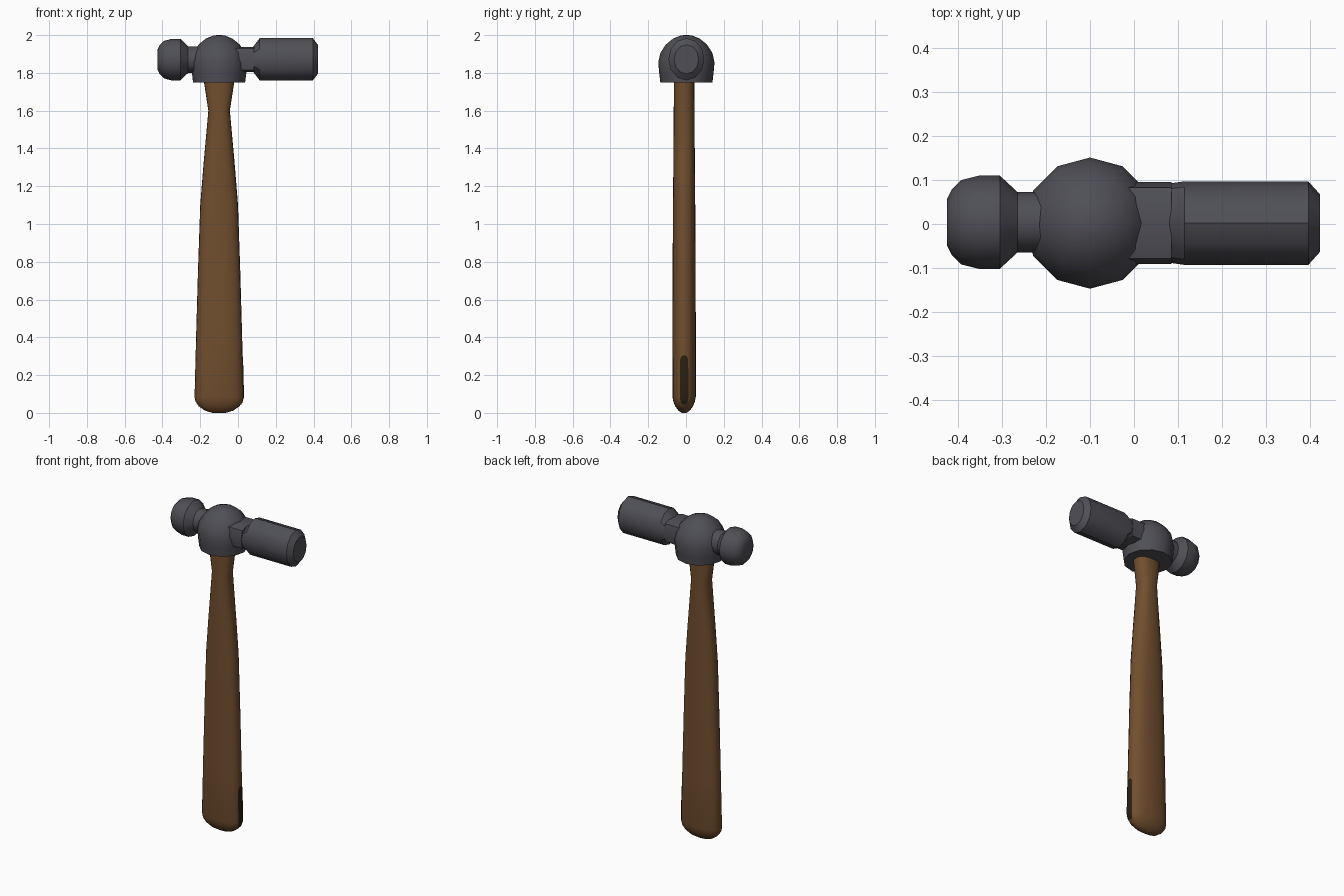
import bpy, bmesh, math
from mathutils import Vector

if "Cube" in bpy.data.objects:
    bpy.data.objects.remove(bpy.data.objects["Cube"])


def material(name, rgb):
    m = bpy.data.materials.new(name)
    m.diffuse_color = (*rgb, 1)
    m.use_nodes = True
    m.node_tree.nodes["Principled BSDF"].inputs["Base Color"].default_value = m.diffuse_color
    return m


STEEL = material("dark steel", (0.078, 0.078, 0.094))
WOOD = material("brown wood", (0.165, 0.077, 0.028))
DARK = material("dark inset", (0.022, 0.015, 0.006))


def finish(name, bm, mat, angle=33):
    bmesh.ops.recalc_face_normals(bm, faces=bm.faces)
    me = bpy.data.meshes.new(name)
    bm.to_mesh(me)
    bm.free()
    me.materials.append(mat)
    ob = bpy.data.objects.new(name, me)
    bpy.context.collection.objects.link(ob)
    bpy.ops.object.select_all(action='DESELECT')
    ob.select_set(True)
    bpy.context.view_layer.objects.active = ob
    bpy.ops.object.shade_smooth_by_angle(angle=math.radians(angle))
    return ob


def spow(v, p):
    return math.copysign(abs(v) ** p, v)


def loft(name, rings, centre, axis, mat, sides=12, power=1.0, limit=9):
    """Rings are (position, half width, half height) along x or z."""
    bm = bmesh.new()
    loops = []
    for pos, a, b in rings:
        loop = []
        for i in range(sides):
            t = 2 * math.pi * i / sides
            u = a * spow(round(math.cos(t), 6), power)
            v = b * spow(round(math.sin(t), 6), power)
            v = max(-limit, min(limit, v))
            co = Vector((pos, u, v)) if axis == 'x' else Vector((u, v, pos))
            loop.append(bm.verts.new(co + Vector(centre)))
        loops.append(loop)
    for p, q in zip(loops, loops[1:]):
        for i in range(sides):
            j = (i + 1) % sides
            bm.faces.new((p[i], p[j], q[j], q[i]))
    bm.faces.new(loops[0])
    bm.faces.new(loops[-1])
    return finish(name, bm, mat)


# Wooden handle: oval section, waisted below the head, rounded butt
GRIP = [(0.0, 0.035, 0.012), (0.012, 0.075, 0.03), (0.035, 0.108, 0.047),
        (0.06, 0.125, 0.057), (0.085, 0.13, 0.062), (0.4, 0.122, 0.062),
        (0.75, 0.112, 0.061), (1.1, 0.1, 0.059), (1.3, 0.084, 0.057),
        (1.6, 0.057, 0.055), (1.75, 0.08, 0.054), (1.8, 0.08, 0.054)]
HX, HY, POWER = -0.1, -0.01, 0.85
loft("handle", GRIP, (HX, HY, 0), 'z', WOOD, 24, POWER)


def grip_size(z):
    for (z0, a0, b0), (z1, a1, b1) in zip(GRIP, GRIP[1:]):
        if z <= z1:
            k = (z - z0) / (z1 - z0)
            return a0 + k * (a1 - a0), b0 + k * (b1 - b0)


# Dark rounded slot inlaid on the +x edge of the handle
bm = bmesh.new()
rows = []
for z, w in [(0.045, 0.01), (0.055, 0.018), (0.085, 0.023), (0.19, 0.023),
             (0.28, 0.021), (0.295, 0.016), (0.303, 0.009)]:
    a, b = grip_size(z)
    row = []
    for i in range(7):
        y = w * (i / 3 - 1)
        x = a * (1 - abs(y / b) ** (2 / POWER)) ** (POWER / 2)
        row.append(bm.verts.new((HX + x + 0.002, HY + y, z)))
    rows.append(row)
for p, q in zip(rows, rows[1:]):
    for i in range(6):
        bm.faces.new((p[i], p[i + 1], q[i + 1], q[i]))
slot = finish("handle_slot", bm, DARK)
for poly in slot.data.polygons:
    if poly.normal.x < 0:
        poly.flip()

# Domed eye of the head
loft("head_eye", [(1.75, 0.138, 0.138), (1.80, 0.144, 0.144),
                  (1.855, 0.149, 0.149), (1.905, 0.138, 0.138),
                  (1.95, 0.109, 0.109), (1.982, 0.07, 0.07),
                  (1.998, 0.03, 0.03), (2.0, 0.01, 0.01)],
     (-0.1, 0.002, 0), 'z', STEEL)

# Ball peen and its neck
loft("ball_peen", [(-0.425, 0.053, 0.055), (-0.415, 0.073, 0.076),
                   (-0.392, 0.096, 0.099), (-0.352, 0.106, 0.11),
                   (-0.305, 0.106, 0.11), (-0.265, 0.069, 0.071),
                   (-0.16, 0.069, 0.071)],
     (0, 0.004, 1.87), 'x', STEEL)

# Flattened neck, then striking face with bevelled end
loft("face_neck", [(-0.06, 0.093, 0.112), (0.085, 0.093, 0.112)],
     (0, 0.002, 1.872), 'x', STEEL, 12, 1, 0.066)
loft("striking_face", [(0.08, 0.09, 0.066), (0.115, 0.095, 0.112),
                       (0.396, 0.095, 0.112), (0.423, 0.065, 0.077)],
     (0, 0.002, 1.872), 'x', STEEL)
